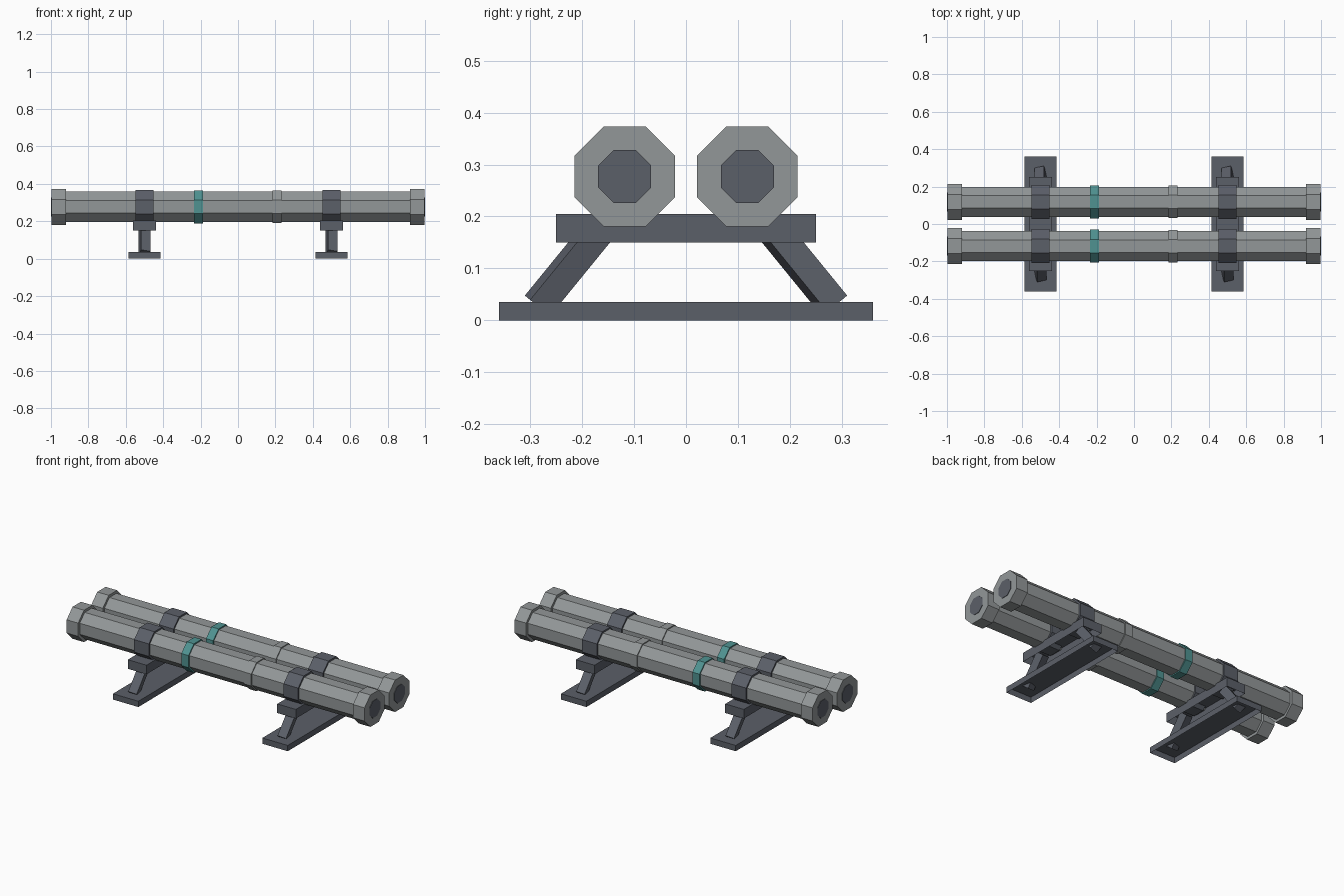
import bpy, bmesh, math
from mathutils import Matrix, Vector

cube = bpy.data.objects.get("Cube")
if cube:
    bpy.data.objects.remove(cube, do_unlink=True)


def make_material(name, rgb):
    m = bpy.data.materials.new(name)
    m.use_nodes = True
    m.diffuse_color = (*rgb, 1)
    m.node_tree.nodes["Principled BSDF"].inputs["Base Color"].default_value = (*rgb, 1)
    return m


GREY = make_material("pipe grey", (0.29, 0.31, 0.315))
DARK = make_material("stand dark grey", (0.105, 0.115, 0.14))
TEAL = make_material("band teal", (0.08, 0.29, 0.285))

PIPE_Y, PIPE_Z = 0.118, 0.277


def finish(bm, name, mat):
    mesh = bpy.data.meshes.new(name)
    bm.to_mesh(mesh)
    bm.free()
    mesh.materials.append(mat)
    obj = bpy.data.objects.new(name, mesh)
    bpy.context.collection.objects.link(obj)
    return obj


def octagon(name, x0, x1, half, y, mat):
    """Eight-sided prism along x with a flat top; half = half height."""
    bm = bmesh.new()
    r = half / math.cos(math.pi / 8)
    place = (Matrix.Translation(((x0 + x1) / 2, y, PIPE_Z))
             @ Matrix.Rotation(math.pi / 2, 4, 'Y')
             @ Matrix.Rotation(math.pi / 8, 4, 'Z'))
    bmesh.ops.create_cone(bm, cap_ends=True, segments=8, radius1=r, radius2=r,
                          depth=x1 - x0, matrix=place)
    return finish(bm, name, mat)


def box(name, size, matrix, mat, open_bottom=False):
    bm = bmesh.new()
    bmesh.ops.create_cube(bm, size=1, matrix=matrix @ Matrix.Diagonal((*size, 1)))
    if open_bottom:
        bm.normal_update()
        under = [f for f in bm.faces if f.normal.z < -0.9]
        bmesh.ops.delete(bm, geom=under, context='FACES_ONLY')
    return finish(bm, name, mat)


# Two pipes with end caps, bores, bands and straps
for side, y in (("front", -PIPE_Y), ("back", PIPE_Y)):
    octagon(side + "_pipe", -0.96, 0.96, 0.081, y, GREY)
    octagon(side + "_teal_band", -0.235, -0.187, 0.088, y, TEAL)
    octagon(side + "_grey_band", 0.184, 0.232, 0.087, y, GREY)
    for end, s in (("right", -1), ("left", 1)):
        a, b = sorted((s * 0.92, s * 0.997))
        octagon(f"{side}_{end}_cap", a, b, 0.0965, y, GREY)
        a, b = sorted((s * 0.992, s))
        octagon(f"{side}_{end}_bore", a, b, 0.051, y, DARK)
        octagon(f"{side}_{end}_strap", s * 0.5 - 0.049, s * 0.5 + 0.049, 0.091, y, DARK)

# Two stands: foot plate, cross bar and two splayed, slightly twisted legs
TWIST = math.radians(15)
for end, x in (("right", -0.5), ("left", 0.5)):
    box(end + "_foot_plate", (0.17, 0.72, 0.035),
        Matrix.Translation((x, 0, 0.0175)), DARK, open_bottom=True)
    box(end + "_cross_bar", (0.125, 0.5, 0.055),
        Matrix.Translation((x, 0, 0.1775)), DARK, open_bottom=True)
    for side, s in (("front", -1), ("back", 1)):
        foot = Vector((x, s * 0.286, 0.028))
        head = Vector((x, s * 0.162, 0.18))
        axis = (head - foot).normalized()
        across = Vector((1, 0, 0))
        out = axis.cross(across)
        side_dir = across * math.cos(TWIST) + out * math.sin(TWIST)
        rot = Matrix((side_dir, axis.cross(side_dir), axis)).transposed().to_4x4()
        box(f"{end}_{side}_leg", (0.051, 0.051, (head - foot).length),
            Matrix.Translation((foot + head) / 2) @ rot, DARK)
